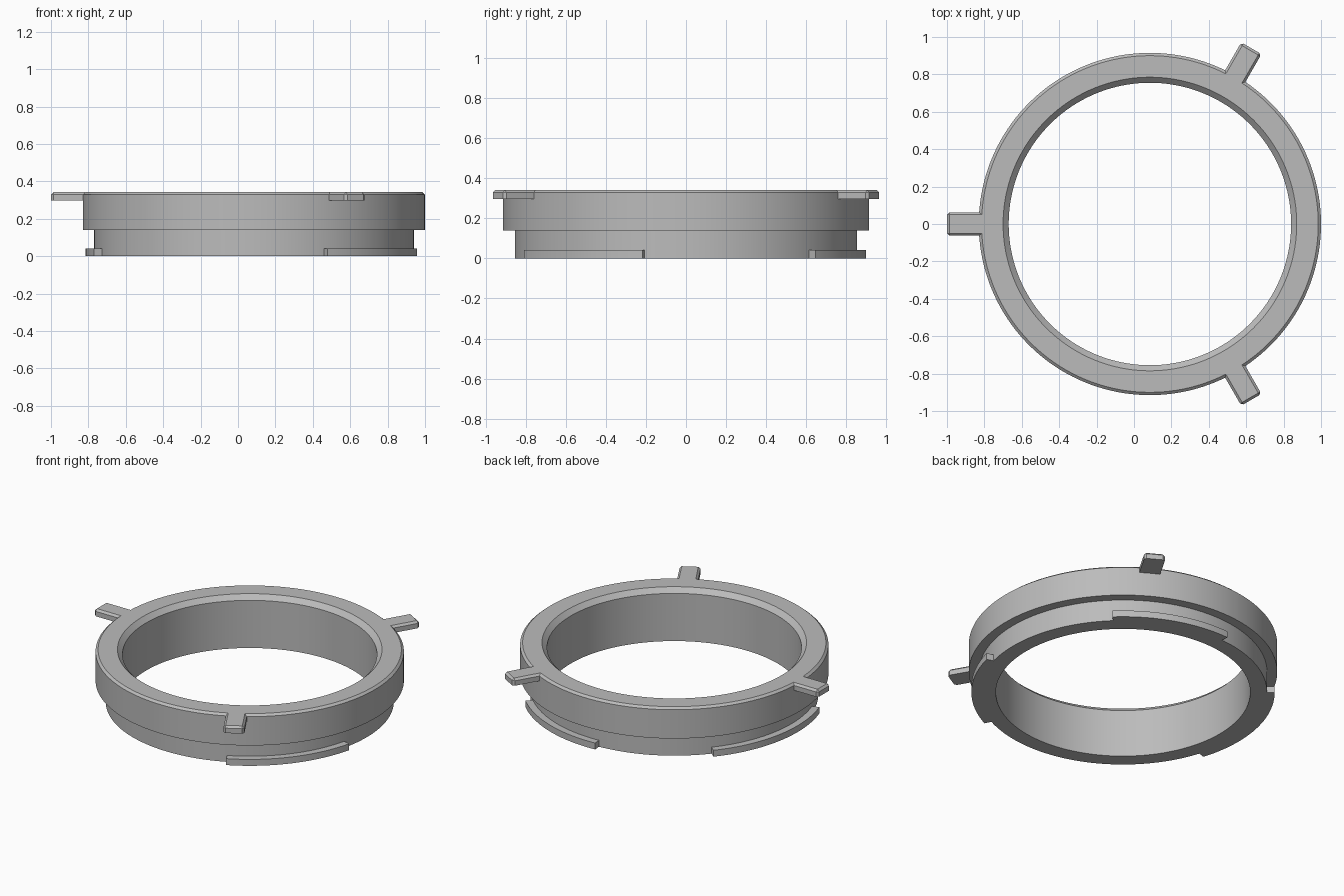
import bpy, bmesh
from math import cos, sin, radians

cube = bpy.data.objects.get("Cube")
if cube:
    bpy.data.objects.remove(cube)

CENTER = (0.085, 0, 0)   # ring axis, offset by the one tab on the -x side
TOP = 0.342

grey = bpy.data.materials.new("plain_grey")
grey.use_nodes = True
grey.diffuse_color = (0.5, 0.5, 0.5, 1)
bsdf = grey.node_tree.nodes["Principled BSDF"]
bsdf.inputs["Base Color"].default_value = grey.diffuse_color
bsdf.inputs["Roughness"].default_value = 0.6


def finish(bm, name):
    bmesh.ops.recalc_face_normals(bm, faces=bm.faces)
    mesh = bpy.data.meshes.new(name)
    bm.to_mesh(mesh)
    bm.free()
    mesh.materials.append(grey)
    obj = bpy.data.objects.new(name, mesh)
    obj.location = CENTER
    bpy.context.collection.objects.link(obj)
    bpy.ops.object.select_all(action="DESELECT")
    obj.select_set(True)
    bpy.context.view_layer.objects.active = obj
    bpy.ops.object.shade_smooth_by_angle(angle=radians(20))
    return obj


def sweep(name, profile, start, end, steps):
    """Turn a closed (radius, z) profile about the ring axis."""
    full = end - start == 360
    bm = bmesh.new()
    rows = []
    for i in range(steps if full else steps + 1):
        a = radians(start + (end - start) * i / steps)
        rows.append([bm.verts.new((r * cos(a), r * sin(a), z)) for r, z in profile])
    for i in range(steps):
        p, q = rows[i], rows[(i + 1) % len(rows)]
        for j in range(len(profile)):
            k = (j + 1) % len(profile)
            bm.faces.new((p[j], q[j], q[k], p[k]))
    if not full:
        bm.faces.new(rows[0])
        bm.faces.new(rows[-1])
    return finish(bm, name)


# Stepped ring with chamfered top edges
sweep("ring_body", [(0.755, 0), (0.855, 0), (0.855, 0.14), (0.915, 0.14),
                    (0.915, TOP - 0.013), (0.9, TOP), (0.785, TOP),
                    (0.755, TOP - 0.03)], 0, 360, 160)

# Bayonet lugs around the foot, each with its own length
lug_profile = [(0.853, 0), (0.9, 0), (0.9, 0.042), (0.853, 0.042)]
for side, start, end in (("back", 46, 93.5), ("right", 140, 198), ("front", 296, 346)):
    sweep(side + "_lug", lug_profile, start, end, 24)

# Radial grip tabs, bevelled along the top and the outer corners
for side, angle in (("back", 60), ("right", 180), ("front", 300)):
    bm = bmesh.new()
    bmesh.ops.create_cube(bm, size=1)
    inner, outer, low = 0.897, 1.085, 0.297
    for v in bm.verts:
        v.co = (outer if v.co.x > 0 else inner, v.co.y * 0.125,
                TOP if v.co.z > 0 else low)

    def bevelled(edge):
        a, b = (v.co for v in edge.verts)
        mid = (a + b) / 2
        on_top = mid.z > TOP - 0.001 and mid.x > inner + 0.001
        corner = abs(a.z - b.z) > 0.01 and mid.x > outer - 0.001
        return on_top or corner

    bmesh.ops.bevel(bm, geom=[e for e in bm.edges if bevelled(e)],
                    offset=0.013, segments=1, affect="EDGES")
    tab = finish(bm, side + "_tab")
    tab.rotation_euler.z = radians(angle)
